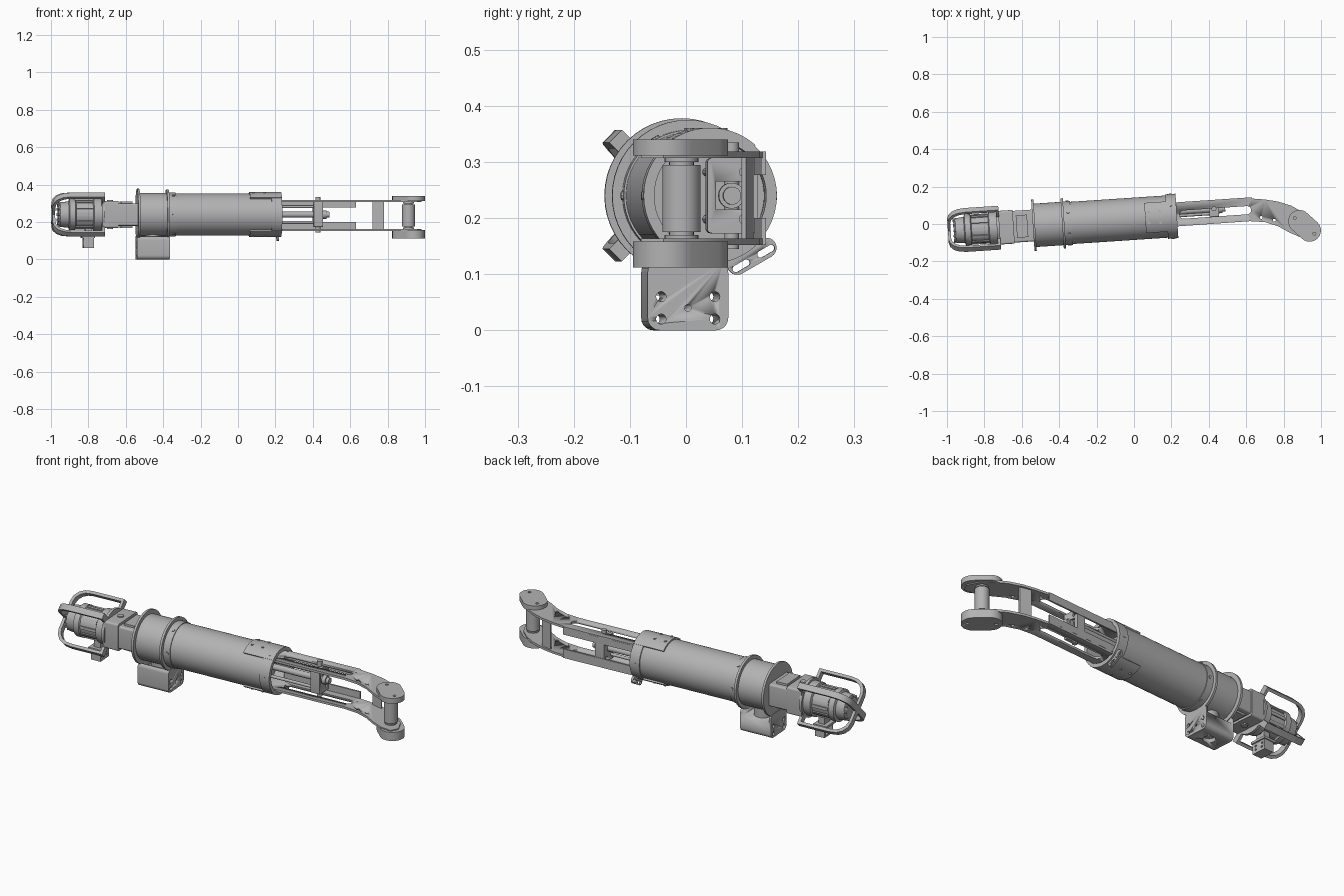
import bpy, bmesh
from math import sin, cos, pi, radians
from mathutils import Matrix, Vector

old = bpy.data.objects.get("Cube")
if old:
    bpy.data.objects.remove(old, do_unlink=True)

grey = bpy.data.materials.new("machined_grey")
grey.use_nodes = True
tone = (0.45, 0.45, 0.45, 1)
grey.diffuse_color = tone
grey.node_tree.nodes["Principled BSDF"].inputs["Base Color"].default_value = tone

# The long axis of the tool, slightly turned about z
AXIS = Matrix.Translation((0, 0.028, 0.24)) @ Matrix.Rotation(radians(3.8), 4, 'Z')
WORLD = Matrix.Identity(4)


def make(name, bm, frame=AXIS):
    bmesh.ops.recalc_face_normals(bm, faces=bm.faces)
    mesh = bpy.data.meshes.new(name)
    bm.to_mesh(mesh)
    bm.free()
    mesh.transform(frame)
    mesh.materials.append(grey)
    ob = bpy.data.objects.new(name, mesh)
    bpy.context.collection.objects.link(ob)
    bpy.ops.object.select_all(action='DESELECT')
    ob.select_set(True)
    bpy.context.view_layer.objects.active = ob
    bpy.ops.object.shade_smooth_by_angle(angle=radians(30))
    return ob


def prism(name, pts, lo, hi, axis='Z', frame=AXIS):
    """Extrude a 2D outline: (x,y) along Z, (y,z) along X, (x,z) along Y."""
    put = {'Z': lambda a, b, c: (a, b, c), 'X': lambda a, b, c: (c, a, b),
           'Y': lambda a, b, c: (a, c, b)}[axis]
    bm = bmesh.new()
    rings = [[bm.verts.new(put(a, b, c)) for a, b in pts] for c in (lo, hi)]
    bm.faces.new(rings[0])
    bm.faces.new(rings[1])
    n = len(pts)
    for i in range(n):
        j = (i + 1) % n
        bm.faces.new((rings[0][i], rings[0][j], rings[1][j], rings[1][i]))
    return make(name, bm, frame)


def disc(a, b, r, n=32):
    return [(a + r * cos(2 * pi * i / n), b + r * sin(2 * pi * i / n)) for i in range(n)]


def slot(a, b, half, r, turn=0, n=10):
    """Outline with two straight sides and round ends."""
    d = Vector((cos(turn), sin(turn))) * half
    out = []
    for s in (1, -1):
        for i in range(n + 1):
            t = turn + pi * (i / n - 0.5) + (pi if s < 0 else 0)
            out.append((a + s * d.x + r * cos(t), b + s * d.y + r * sin(t)))
    return out


def rounded(a0, a1, b0, b1, r, n=5):
    out = []
    for k, (a, b) in enumerate(((a1 - r, b1 - r), (a0 + r, b1 - r), (a0 + r, b0 + r), (a1 - r, b0 + r))):
        for i in range(n + 1):
            t = pi / 2 * (k + i / n)
            out.append((a + r * cos(t), b + r * sin(t)))
    return out


def box(name, x0, x1, y0, y1, z0, z1, frame=AXIS):
    return prism(name, [(x0, y0), (x1, y0), (x1, y1), (x0, y1)], z0, z1, 'Z', frame)


def lathe(name, profile, n=48):
    """Turn a closed (x, radius) profile about the long axis."""
    bm = bmesh.new()
    vs = [bm.verts.new((x, 0, r)) for x, r in profile]
    es = [bm.edges.new((vs[i - 1], vs[i])) for i in range(len(vs))]
    bmesh.ops.spin(bm, geom=vs + es, cent=(0, 0, 0), axis=(1, 0, 0), angle=2 * pi, steps=n)
    bmesh.ops.remove_doubles(bm, verts=bm.verts, dist=1e-5)
    bmesh.ops.dissolve_degenerate(bm, edges=bm.edges, dist=1e-6)
    return make(name, bm)


def ring(name, x0, x1, r0, r1):
    return lathe(name, [(x0, r0), (x1, r0), (x1, r1), (x0, r1)])


def cut(ob, *cutters):
    for c in cutters:
        m = ob.modifiers.new("cut", 'BOOLEAN')
        m.operation, m.solver, m.object = 'DIFFERENCE', 'EXACT', c
        bpy.context.view_layer.objects.active = ob
        bpy.ops.object.modifier_apply(modifier=m.name)
        bpy.data.objects.remove(c, do_unlink=True)


# Main tube, rear sleeve and flanges
ring("main_tube", -0.37, 0.22, 0.102, 0.113)
prism("tube_bulkhead", disc(0, 0, 0.104), 0.12, 0.14, 'X')
ring("rear_sleeve", -0.535, -0.36, 0.09, 0.116)
prism("rear_flange", disc(0, 0, 0.138, 48), -0.542, -0.53, 'X')
ring("middle_flange", -0.385, -0.373, 0.1, 0.135)
ring("sleeve_step", -0.373, -0.335, 0.1, 0.117)
ring("front_collar", 0.175, 0.23, 0.1, 0.119)
for s in (1, -1):
    arc = [radians(90 + a) for a in range(-42, 43, 6)]
    shape = [(0.121 * cos(t), s * 0.121 * sin(t)) for t in arc]
    shape += [(0.112 * cos(t), s * 0.112 * sin(t)) for t in reversed(arc)]
    prism("collar_saddle", shape, 0.06, 0.23, 'X')
    for x in (0.08, 0.14):
        for y in (-0.03, 0.03):
            prism("saddle_bolt", disc(x, y, 0.007, 10), s * 0.112, s * 0.121)
for i in range(6):
    t = radians(30 + 60 * i)
    for x in (-0.35, 0.2):
        bolt = Matrix.Rotation(t, 4, 'X')
        prism("tube_screw", disc(x, 0, 0.008, 10), 0.11, 0.121, 'Z', AXIS @ bolt)

# Slotted lug at the lower back of the collar
turn = radians(30)
lug = prism("collar_lug", slot(0.075, -0.108, 0.03, 0.018, turn), 0.21, 0.222, 'X')
cut(lug, *[prism("lug_cutter", slot(0.078 + s * 0.022, -0.112 + s * 0.013, 0.011, 0.006, turn),
                 0.2, 0.24, 'X') for s in (1, -1)])

# Hanging mount below the sleeve
mount = prism("mount_block", rounded(-0.072, 0.072, -0.24, -0.115, 0.022), -0.545, -0.37, 'X')
cut(mount, box("mount_cutter", -0.533, -0.382, -0.06, 0.2, -0.155, -0.1),
    prism("mount_cutter", disc(-0.457, 0, 0.03), -0.3, -0.22),
    *[prism("mount_cutter", disc(y, z, 0.009, 14), -0.6, -0.3, 'X')
      for y in (-0.048, 0.048) for z in (-0.22, -0.18)],
    prism("mount_cutter", disc(0, -0.2, 0.006, 12), -0.6, -0.3, 'X'))
prism("mount_boss", disc(-0.457, 0, 0.045), -0.17, -0.1)

# Neck between sleeve and motor
prism("neck_body", rounded(-0.085, 0.085, -0.06, 0.06, 0.01), -0.66, -0.54, 'X')
prism("neck_step", rounded(-0.09, 0.09, -0.072, 0.072, 0.01), -0.73, -0.645, 'X')
for s in (1, -1):
    box("neck_pad", -0.63, -0.57, -0.06, 0.06, s * 0.058, s * 0.071)
    prism("neck_bolt", disc(-0.685, 0, 0.016, 20), s * 0.07, s * 0.078)

# Motor with stepped body, cooling ribs and bolts
lathe("motor_body", [(-0.73, 0), (-0.73, 0.088), (-0.775, 0.088), (-0.78, 0.076), (-0.87, 0.076),
                     (-0.875, 0.083), (-0.905, 0.083), (-0.91, 0.07), (-0.955, 0.066),
                     (-0.965, 0.05), (-0.965, 0)])
prism("motor_plate", disc(0, 0, 0.1, 40), -0.735, -0.72, 'X')
for i in range(12):
    spin = AXIS @ Matrix.Rotation(i * pi / 6, 4, 'X')
    box("motor_rib", -0.87, -0.78, -0.008, 0.008, 0.07, 0.081, spin)
    prism("motor_bolt", disc(0, 0.058, 0.007, 10), -0.968, -0.9, 'X', spin)

# Guard cage: two crossed bent straps with feet
bend = [(-0.72, 0.15), (-0.90, 0.15), (-0.94, 0.145), (-0.97, 0.13), (-0.99, 0.105), (-0.997, 0.075)]
inner = [(-0.72, 0.135), (-0.90, 0.135), (-0.932, 0.131), (-0.957, 0.119), (-0.975, 0.099), (-0.982, 0.075)]
loop = bend + [(x, -r) for x, r in reversed(bend)] + [(x, -r) for x, r in inner] + list(reversed(inner))
for a in (45, -45):
    tilt = AXIS @ Matrix.Rotation(radians(a), 4, 'X')
    prism("guard_strap", loop, -0.016, 0.016, 'Y', tilt)
    for s in (1, -1):
        box("guard_foot", -0.735, -0.72, -0.016, 0.016, s * 0.085, s * 0.15, tilt)

# Small connector below the guard
clip = box("connector_plate", -0.83, -0.775, -0.04, 0.04, -0.178, -0.122)
cut(clip, box("connector_cutter", -0.845, -0.785, -0.03, 0.03, -0.166, -0.134),
    *[prism("connector_cutter", disc(y, z, 0.005, 10), -0.79, -0.7, 'X')
      for y in (-0.02, 0.02) for z in (-0.16, -0.14)])
box("connector_top", -0.842, -0.768, -0.045, 0.045, -0.125, -0.113)
box("connector_post", -0.82, -0.785, -0.025, 0.025, -0.12, -0.07)

# Forearm: two matching slotted plates that curve to the tip
outline = [(0.13, -0.02), (0.62, 0.015), (0.7, 0.01), (0.77, -0.012), (0.83, -0.045), (0.9, -0.075),
           (0.96, -0.08), (0.98, -0.04), (0.95, 0.02), (0.9, 0.065), (0.84, 0.098), (0.77, 0.12),
           (0.7, 0.131), (0.63, 0.136), (0.63, 0.143), (0.13, 0.108)]
for z in (0.152, 0.307):
    arm = prism("forearm_plate", outline, z, z + 0.012, 'Z', WORLD)
    cut(arm, prism("arm_cutter", slot(0.435, 0.062, 0.17, 0.022, radians(4)), z - 0.1, z + 0.1, 'Z', WORLD),
        *[prism("arm_cutter", disc(x, y, 0.008, 12), z - 0.1, z + 0.1, 'Z', WORLD)
          for x, y in ((0.68, 0.035), (0.75, 0.02))])

# Stiffening lips along the back edge, and the cross plate
for z0, z1 in ((0.163, 0.2), (0.277, 0.312)):
    prism("forearm_lip", [(0.2, 0.105), (0.63, 0.134), (0.63, 0.143), (0.2, 0.114)], z0, z1, 'Z', WORLD)
prism("cross_plate", [(0.72, 0.112), (0.78, 0.099), (0.78, 0.107), (0.72, 0.12)], 0.16, 0.31, 'Z', WORLD)

# Sliding block with its pin and drive rods
block = prism("slide_block", rounded(-0.02, 0.07, -0.067, 0.067, 0.008), 0.405, 0.455, 'X')
cut(block, *[prism("block_cutter", disc(0.045, z, 0.008, 14), 0.3, 0.6, 'X') for z in (-0.042, 0.042)],
    box("block_cutter", 0.43, 0.5, -0.005, 0.05, -0.025, 0.025))
prism("slide_pin", disc(0.43, 0.025, 0.013, 20), -0.095, 0.095)
prism("drive_rod", disc(0.022, 0, 0.016, 20), 0.13, 0.49, 'X')
prism("drive_nut", disc(0.022, 0, 0.023, 24), 0.455, 0.475, 'X')
for z in (-0.042, 0.042):
    prism("guide_rod", disc(0.0, z, 0.008, 14), 0.13, 0.41, 'X')

# Tip: upper cap, lower base, and the roller between them
tip = radians(-42)
for name, z0, z1, y_holes in (("tip_cap", 0.312, 0.34, 1), ("tip_base", 0.112, 0.158, 1)):
    pad = prism(name, slot(0.912, -0.01, 0.037, 0.06, tip, 14), z0, z1, 'Z', WORLD)
    cut(pad, *[prism("tip_cutter", disc(0.912 + s * 0.052, -0.01 - s * 0.042, 0.008, 14),
                     z0 - 0.1, z1 + 0.1, 'Z', WORLD) for s in (1, -1)])
prism("tip_axle", disc(0.912, -0.008, 0.022, 24), 0.15, 0.32, 'Z', WORLD)
prism("tip_roller", disc(0.912, -0.008, 0.034), 0.175, 0.295, 'Z', WORLD)
for z in (0.162, 0.3):
    prism("roller_washer", disc(0.912, -0.008, 0.03), z, z + 0.008, 'Z', WORLD)
